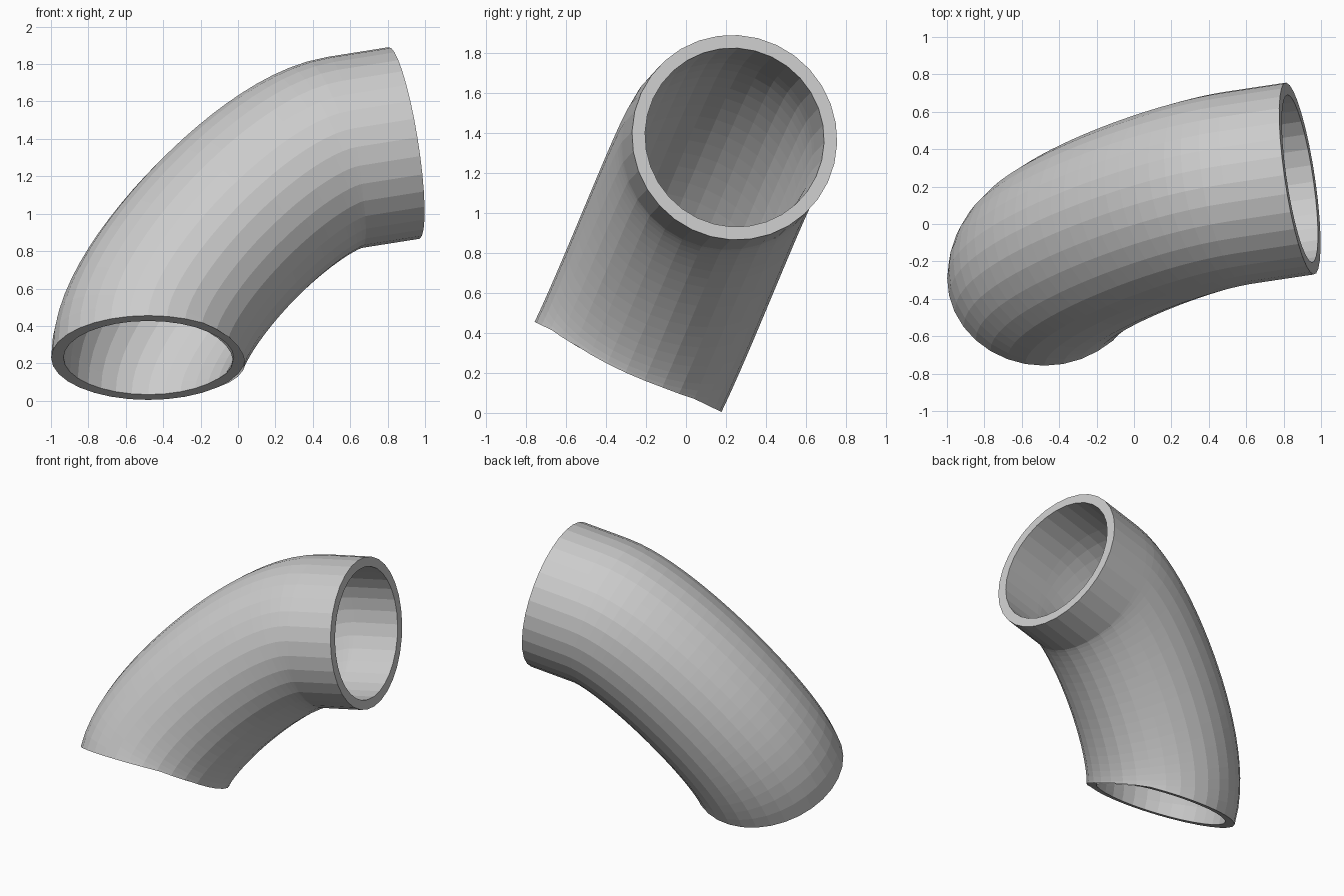
import bpy, bmesh, math
from mathutils import Vector, geometry

if "Cube" in bpy.data.objects:
    bpy.data.objects.remove(bpy.data.objects["Cube"])

SIDES, STEPS = 32, 24
OUTER, INNER = 0.519, 0.453

# Centre line: a bend from the lower mouth into a short straight collar
start, end = Vector((-0.48, -0.29, 0.23)), Vector((0.887, 0.243, 1.378))
dir_start = Vector((0, 0.434, 0.90)).normalized()
dir_end = Vector((0.978, 0.147, 0.155)).normalized()
collar = end - dir_end * 0.33
path = geometry.interpolate_bezier(start, start + dir_start * 0.36,
                                   collar - dir_end * 0.36, collar, STEPS) + [end]
tangents = ([dir_start]
            + [(path[i + 1] - path[i - 1]).normalized() for i in range(1, STEPS - 1)]
            + [dir_end, dir_end])

bm = bmesh.new()


def ring(centre, u, v, radius):
    angles = [2 * math.pi * k / SIDES for k in range(SIDES)]
    return [bm.verts.new(centre + radius * (math.cos(a) * u + math.sin(a) * v))
            for a in angles]


def bridge(a, b, smooth=True):
    for k in range(SIDES):
        n = (k + 1) % SIDES
        bm.faces.new((a[k], a[n], b[n], b[k]))


# Sweep both walls with a frame carried along the path without twisting
outer, inner = [], []
u = Vector((1, 0, 0))
for i, (p, t) in enumerate(zip(path, tangents)):
    if i:
        u = tangents[i - 1].rotation_difference(t) @ u
    u = (u - t * u.dot(t)).normalized()
    v = t.cross(u)
    outer.append(ring(p, u, v, OUTER))
    inner.append(ring(p, u, v, INNER))

for i in range(len(path) - 1):
    bridge(outer[i], outer[i + 1])
    bridge(inner[i + 1], inner[i])

# Flat rims at both mouths
bridge(inner[0], outer[0])
bridge(outer[-1], inner[-1])

mesh = bpy.data.meshes.new("pipe_elbow")
bm.to_mesh(mesh)
bm.free()
bpy.context.collection.objects.link(bpy.data.objects.new("pipe_elbow", mesh))
